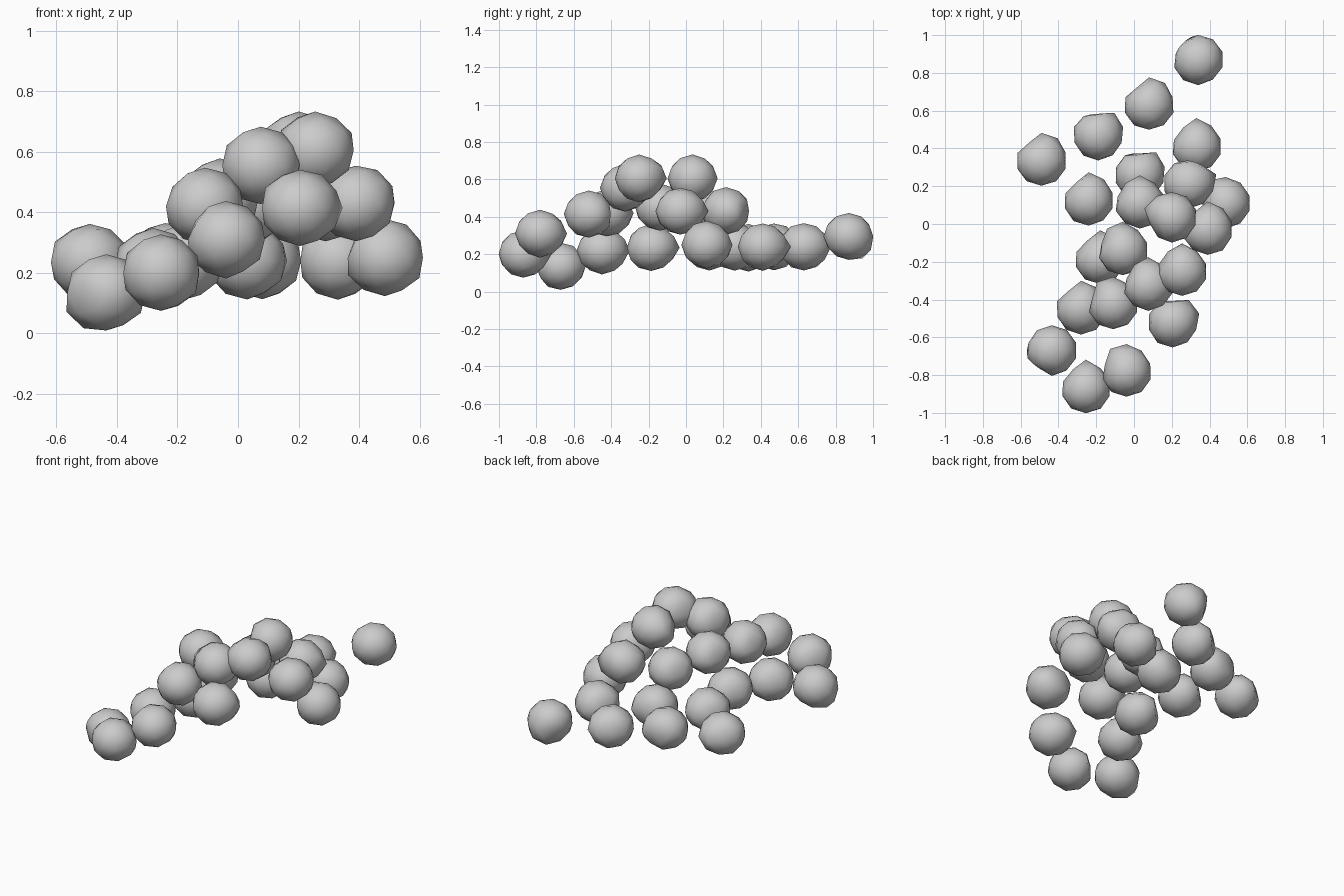
import bpy, bmesh, random
from mathutils import Vector

if "Cube" in bpy.data.objects:
    bpy.data.objects.remove(bpy.data.objects["Cube"])

random.seed(4)
R = 0.133

# Stone centre x, y, z, then the direction of its blunt corner
layers = {
    "base_stone": [
        (0.34, 0.87, 0.295, 0, 1, -1), (0.08, 0.63, 0.24, .3, 1, 0),
        (-0.19, 0.47, 0.24, 1, 1, 0), (-0.49, 0.335, 0.235, .3, 1, 0),
        (0.33, 0.41, 0.24, 0, 1, 0), (0.03, 0.26, 0.24, 1, 1, 0),
        (-0.24, 0.125, 0.24, .1, 1, 0), (0.485, 0.11, 0.25, -.6, 1, 0),
        (-0.18, -0.185, 0.235, .1, 1, 0), (-0.28, -0.45, 0.22, .2, 1, 0),
        (-0.435, -0.67, 0.135, -1, 0, -.8), (-0.255, -0.87, 0.20, 0, 1, 0)],
    "middle_stone": [
        (0.29, 0.215, 0.43, 1, .3, 0), (0.03, 0.11, 0.42, -.1, 1, 0),
        (0.39, -0.03, 0.43, .1, 1, 0), (-0.06, -0.14, 0.45, -.2, 1, 0),
        (-0.11, -0.425, 0.42, -.3, 1, 0), (0.205, -0.52, 0.415, 1, .7, 0),
        (-0.04, -0.78, 0.31, -.5, 1, 0)],
    "top_stone": [
        (0.20, 0.035, 0.605, -1, .4, 0), (0.255, -0.25, 0.605, 0, 1, .3),
        (0.075, -0.325, 0.555, -.1, 1, 0)],
}


def stone(name, centre, corner):
    """Rounded boulder with a blunt corner and a flattened facet beside it."""
    bm = bmesh.new()
    bmesh.ops.create_icosphere(bm, subdivisions=2, radius=R)
    side = corner.cross(Vector((.3, .2, 1))).normalized()
    flat = (corner * 0.6 - side * 0.8).normalized()
    for v in bm.verts:
        d = v.co.normalized()
        near = max(0, (d.dot(corner) - 0.8) / 0.2)
        over = v.co.dot(flat) - R * 0.84
        if over > 0:
            v.co -= flat * over
        v.co *= (1 + 0.13 * near) * random.uniform(0.98, 1.02)
        v.co.z *= 0.95
    mesh = bpy.data.meshes.new(name)
    bm.to_mesh(mesh)
    bm.free()
    mesh.shade_smooth()
    ob = bpy.data.objects.new(name, mesh)
    ob.location = centre
    bpy.context.collection.objects.link(ob)


# Pile of stones, layer by layer
for name, rows in layers.items():
    for i, row in enumerate(rows, 1):
        stone(f"{name}_{i}", Vector(row[:3]), Vector(row[3:]).normalized())
